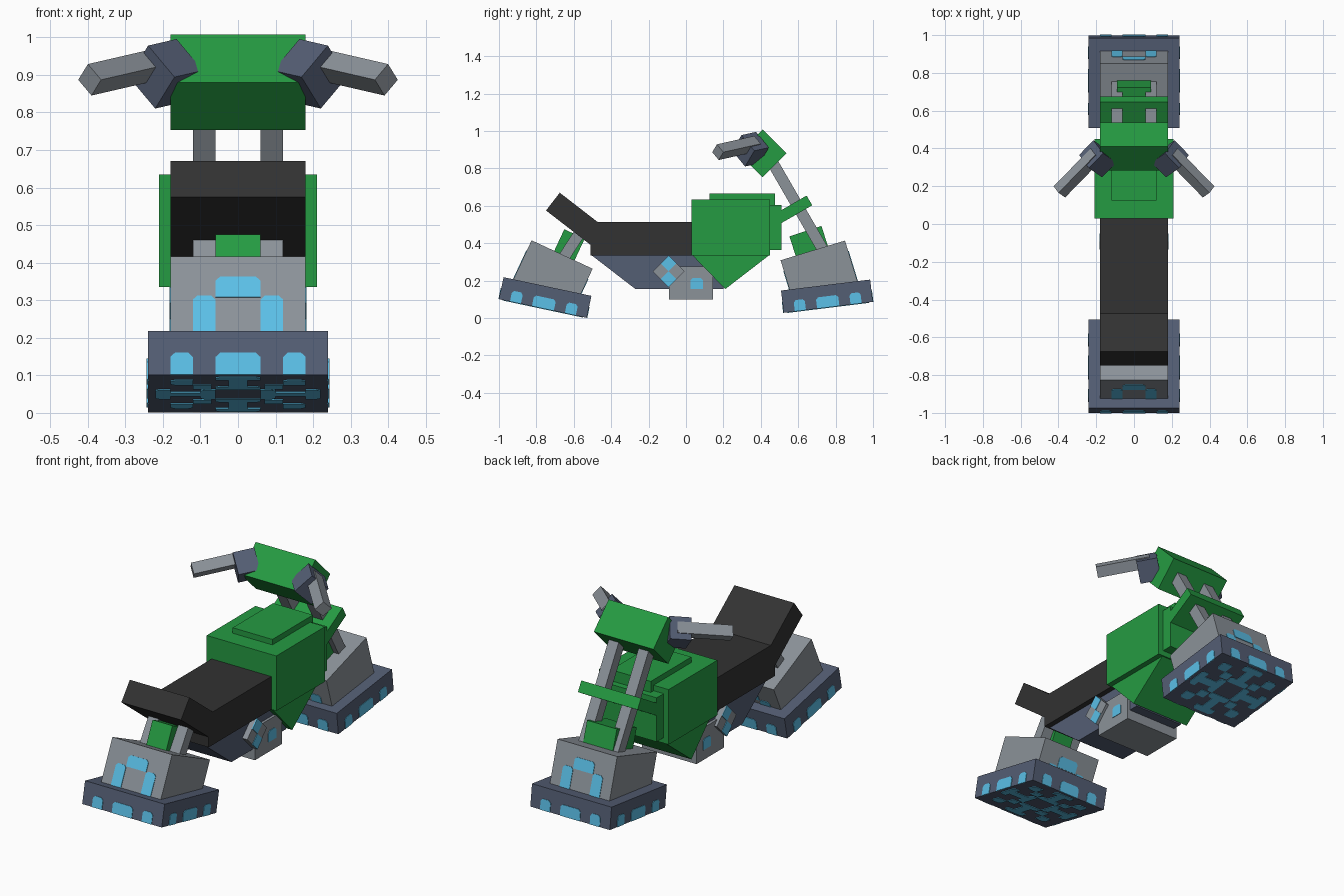
import bpy, bmesh, math
from mathutils import Matrix, Vector

if "Cube" in bpy.data.objects:
    bpy.data.objects.remove(bpy.data.objects["Cube"])


def material(name, rgb):
    m = bpy.data.materials.new(name)
    lin = [(c / 255 / 12.92) if c < 11 else ((c / 255 + 0.055) / 1.055) ** 2.4 for c in rgb]
    m.diffuse_color = (*lin, 1)
    m.use_nodes = True
    m.node_tree.nodes["Principled BSDF"].inputs["Base Color"].default_value = m.diffuse_color
    return m


GREEN = material("green", (37, 155, 66))
GREY = material("grey", (139, 146, 153))
SLATE = material("slate", (84, 94, 116))
BLACK = material("black", (50, 50, 50))
CYAN = material("cyan", (92, 194, 234))


def T(x, y, z):
    return Matrix.Translation((x, y, z))


def R(deg, axis):
    return Matrix.Rotation(math.radians(deg), 4, axis)


def prisms(name, mat, items):
    """One object of prisms; each item is (matrix, xz outline, y depth)."""
    bm = bmesh.new()
    for M, pts, d in items:
        f = bm.faces.new([bm.verts.new(M @ Vector((x, -d / 2, z))) for x, z in pts])
        new = bmesh.ops.extrude_face_region(bm, geom=[f])["geom"]
        move = M.to_3x3() @ Vector((0, d, 0))
        bmesh.ops.translate(bm, vec=move, verts=[v for v in new if isinstance(v, bmesh.types.BMVert)])
    bmesh.ops.recalc_face_normals(bm, faces=bm.faces[:])
    me = bpy.data.meshes.new(name)
    bm.to_mesh(me)
    bm.free()
    me.materials.append(mat)
    ob = bpy.data.objects.new(name, me)
    bpy.context.collection.objects.link(ob)
    return ob


def rect(x0, x1, z0, z1):
    return [(x0, z0), (x1, z0), (x1, z1), (x0, z1)]


def arched(x0, x1, z0, z1, c=0.012):
    return [(x0, z0), (x1, z0), (x1, z1 - c), (x1 - c, z1), (x0 + c, z1), (x0, z1 - c)]


def box(name, mat, M, sx, sy, sz):
    return prisms(name, mat, [(M, rect(-sx / 2, sx / 2, -sz / 2, sz / 2), sy)])


def tilted(y, z, deg=0, x=0):
    return T(x, y, z) @ R(deg, 'X')


def span(name, mat, x, y0, y1, z0, z1):
    return box(name, mat, T(0, (y0 + y1) / 2, (z0 + z1) / 2), 2 * x, y1 - y0, z1 - z0)


PLATE = 0.006

# hover pads, each a slab with a tilted block and glowing marks
for end, pad, block in (("rear", tilted(-0.753, 0.11, -12), tilted(-0.713, 0.231, -25)),
                        ("front", tilted(0.7535, 0.117, 7), tilted(0.713, 0.247, 17))):
    box(end + "_pad", SLATE, pad, 0.48, 0.48, 0.12)
    box(end + "_pad_block", GREY, block, 0.36, 0.36, 0.24)
    marks = []
    for k in range(4):
        side = pad @ R(90 * k, 'Z') @ T(0, -0.24, 0)
        for x0, x1 in ((-0.18, -0.12), (-0.06, 0.06), (0.12, 0.18)):
            marks.append((side, arched(x0, x1, -0.06, 0), PLATE))
    prisms(end + "_pad_marks", CYAN, marks)
    arches = []
    for turn in (0, 180):
        face = block @ R(turn, 'Z') @ T(0, -0.18, 0)
        arches.append((face, arched(-0.06, 0.06, 0, 0.06), PLATE))
        arches.append((face, arched(-0.12, -0.06, -0.12, 0.005), PLATE))
        arches.append((face, arched(0.06, 0.12, -0.12, 0.005), PLATE))
    prisms(end + "_block_arches", CYAN, arches)
    # underside pattern: broken ring, spokes and corner patches
    under = []
    for k in range(4):
        face = pad @ T(0, 0, -0.06) @ R(90, 'X') @ R(90 * k, 'Y')
        under.append((face, arched(-0.06, 0.06, 0.06, 0.1), PLATE))
        under.append((face, rect(-0.025, 0.025, 0.1, 0.18), PLATE))
        under.append((face, arched(-0.06, 0.06, 0.18, 0.22), PLATE))
        under.append((face, rect(0.07, 0.12, 0.07, 0.12), PLATE))
        under.append((face, arched(0.12, 0.18, 0.12, 0.18), PLATE))
    prisms(end + "_pad_underglow", CYAN, under)

# struts and their green housings
strut = rect(-0.03, 0.03, -0.14, 0.14)
prisms("rear_struts", GREY, [(tilted(-0.63, 0.36, -33, s * 0.09), strut, 0.06) for s in (-1, 1)])
box("rear_strut_housing", GREEN, tilted(-0.63, 0.377, -25), 0.12, 0.12, 0.16)
fork = rect(-0.03, 0.03, -0.3, 0.3)
prisms("front_forks", GREY, [(tilted(0.585, 0.62, 30, s * 0.09), fork, 0.06) for s in (-1, 1)])
box("front_fork_housing", GREEN, tilted(0.66, 0.398, 18), 0.18, 0.18, 0.14)
box("fork_fender", GREEN, tilted(0.556, 0.569, 30), 0.36, 0.24, 0.06)

# seat
span("seat", BLACK, 0.18, -0.51, 0.06, 0.335, 0.515)
box("seat_back", BLACK, tilted(-0.593, 0.531, -37.7), 0.36, 0.3, 0.12)

# body shell
span("body", GREEN, 0.21, 0.03, 0.45, 0.335, 0.635)
span("tank_lid", GREEN, 0.12, 0.125, 0.475, 0.4, 0.665)
span("body_nose", GREEN, 0.18, 0.44, 0.51, 0.365, 0.605)
SIDE = R(90, 'Z')  # outline x becomes y
prisms("body_keel", GREEN, [(SIDE, [(0.03, 0.34), (0.21, 0.155), (0.45, 0.34)], 0.36)])

# underframe and engine
prisms("underframe", SLATE, [(SIDE, [(-0.51, 0.34), (-0.27, 0.155), (0.2, 0.155), (0.2, 0.34)], 0.3)])
span("engine", GREY, 0.165, -0.09, 0.145, 0.1, 0.275)
prisms("engine_lights", CYAN, [(SIDE @ T(0, s * 0.165, 0), arched(0.025, 0.09, 0.155, 0.215), PLATE)
                               for s in (-1, 1)])
vent = T(0, -0.093, 0.25) @ SIDE @ R(-45, 'Y')
box("vent", GREY, vent, 0.12, 0.36, 0.12)
prisms("vent_checks", CYAN, [(vent @ T(0, s * 0.18, 0), rect(min(0, q), max(0, q), min(0, q), max(0, q)), PLATE)
                             for s in (-1, 1) for q in (-0.06, 0.06)])

# steering head with clamps and handlebars
box("steering_head", GREEN, tilted(0.41, 0.88, 45), 0.36, 0.18, 0.18)
clamps, bars = [], []
for s in (-1, 1):
    d = Vector((s * 0.195, -0.2, -0.045))
    aim = d.to_track_quat('Y', 'Z').to_matrix().to_4x4() @ R(45, 'Y')
    clamps.append((T(s * 0.192, 0.345, 0.903) @ aim, rect(-0.06, 0.06, -0.06, 0.06), 0.11))
    mid = Vector((s * 0.395, 0.17, 0.887)) - d / 2
    bars.append((T(*mid) @ aim, rect(-0.03, 0.03, -0.03, 0.03), d.length))
prisms("handlebar_clamps", SLATE, clamps)
prisms("handlebars", GREY, bars)
